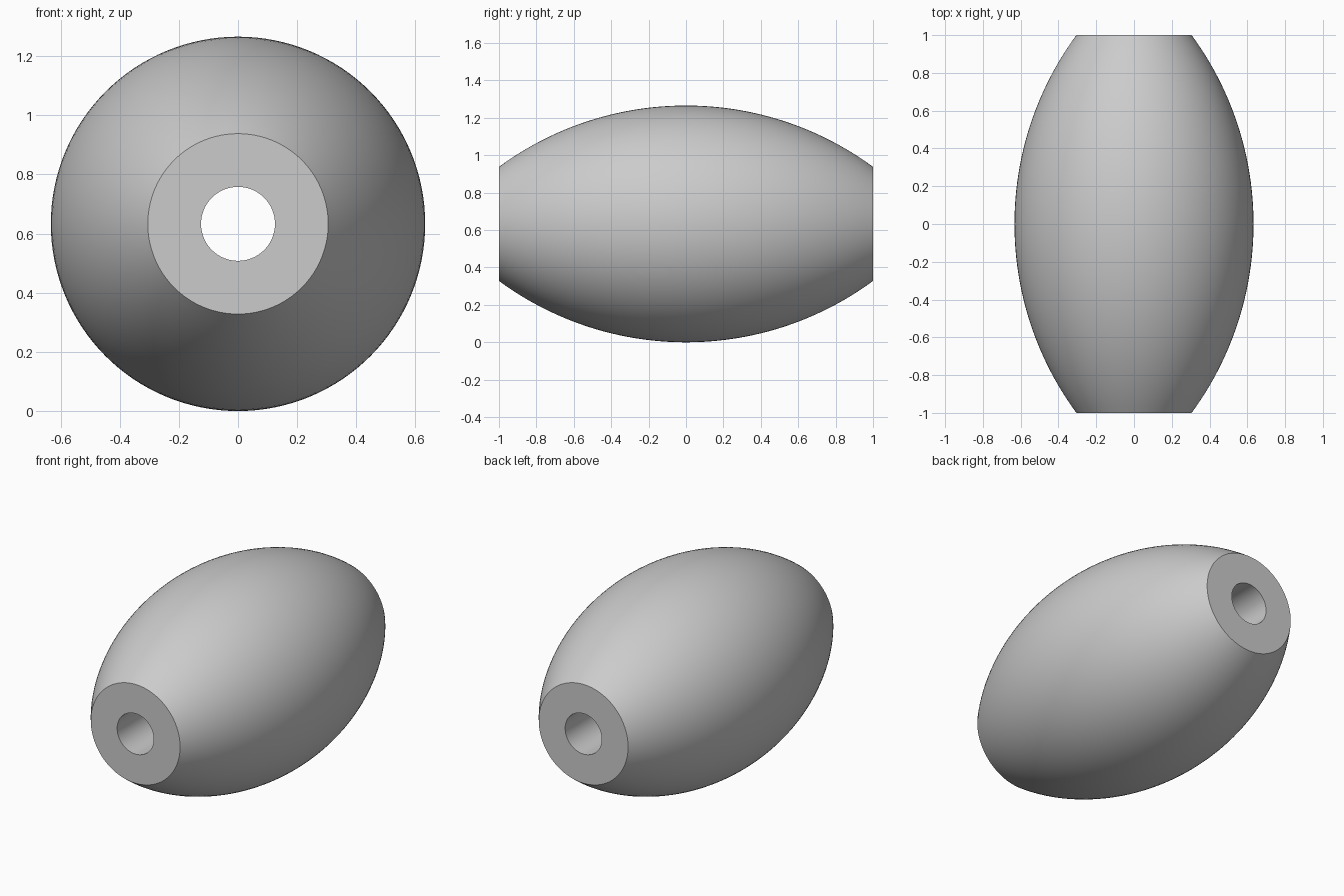
import bpy, bmesh, math

cube = bpy.data.objects.get("Cube")
if cube:
    bpy.data.objects.remove(cube, do_unlink=True)

HALF, R_MID, R_END, R_BORE = 1.0, 0.633, 0.305, 0.125
SEGMENTS, STEPS = 128, 48

grey = bpy.data.materials.new("plain grey")
grey.use_nodes = True
colour = (0.6, 0.6, 0.6, 1)
grey.diffuse_color = colour
grey.node_tree.nodes["Principled BSDF"].inputs["Base Color"].default_value = colour

# Half section: circular-arc barrel outside, straight bore inside
sag = R_MID - R_END
arc_radius = (HALF ** 2 + sag ** 2) / (2 * sag)
half_angle = math.asin(HALF / arc_radius)
angles = [half_angle * (2 * i / STEPS - 1) for i in range(STEPS + 1)]
section = [(R_MID - arc_radius * (1 - math.cos(a)), arc_radius * math.sin(a)) for a in angles]
section += [(R_BORE, HALF), (R_BORE, -HALF)]

# Revolve the closed section around the y axis
bm = bmesh.new()
verts = [bm.verts.new((r, y, 0)) for r, y in section]
edges = [bm.edges.new((v, verts[i - 1])) for i, v in enumerate(verts)]
bmesh.ops.spin(bm, geom=verts + edges, cent=(0, 0, 0), axis=(0, 1, 0),
               angle=math.tau, steps=SEGMENTS, use_merge=True)
bmesh.ops.remove_doubles(bm, verts=bm.verts, dist=1e-5)
bmesh.ops.recalc_face_normals(bm, faces=bm.faces)
mesh = bpy.data.meshes.new("barrel_bead")
bm.to_mesh(mesh)
bm.free()
mesh.materials.append(grey)

bead = bpy.data.objects.new("barrel_bead", mesh)
bead.location.z = R_MID
bpy.context.collection.objects.link(bead)

# Smooth barrel and bore with crisp rims
bpy.ops.object.select_all(action="DESELECT")
bead.select_set(True)
bpy.context.view_layer.objects.active = bead
bpy.ops.object.shade_smooth_by_angle(angle=math.radians(30))
